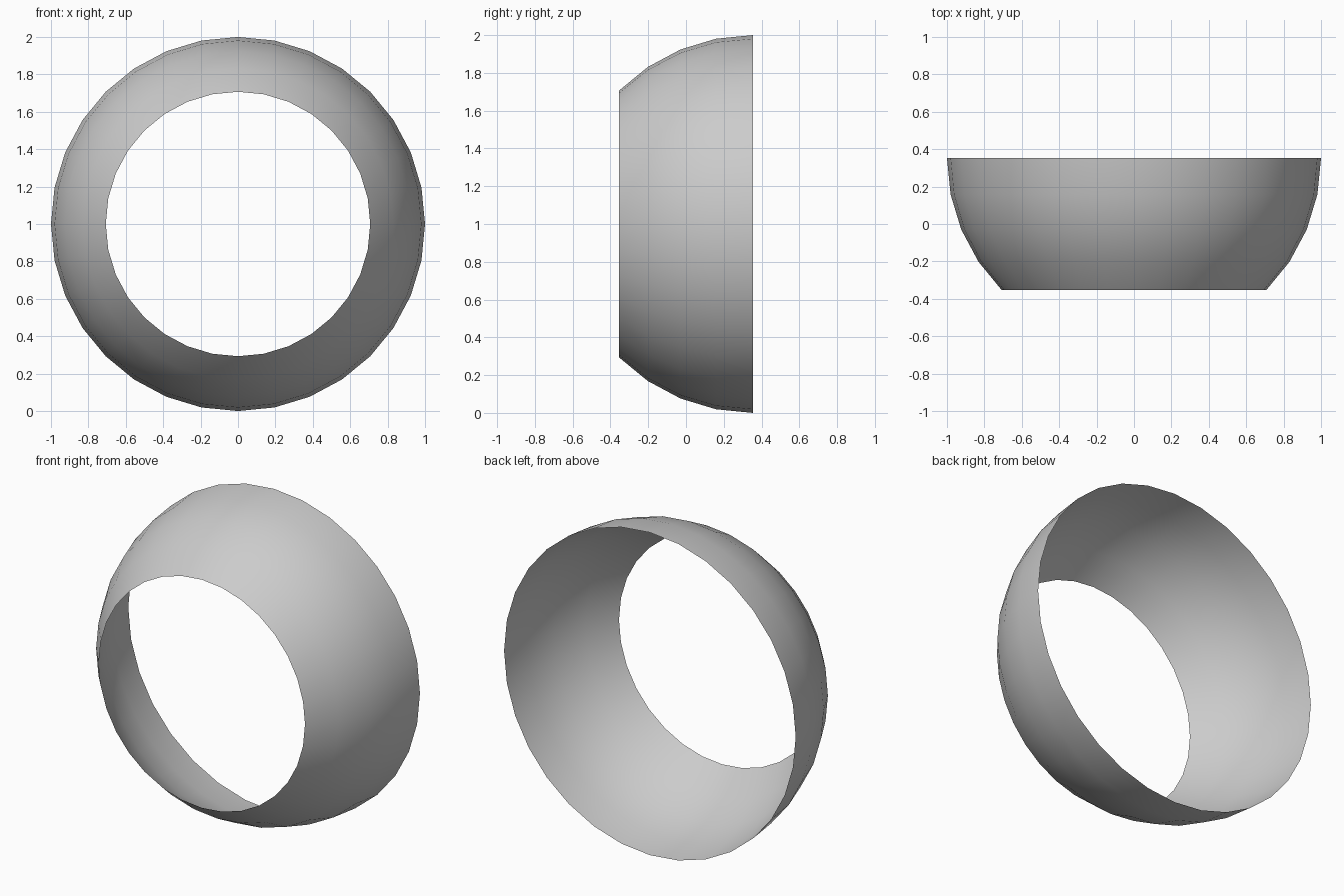
import bpy, bmesh
from math import radians, sin
from mathutils import Matrix, Vector

if "Cube" in bpy.data.objects:
    bpy.data.objects.remove(bpy.data.objects["Cube"])

HALF_DEPTH = sin(radians(45)) / 2

# Open spherical band: a sphere kept from its equator to 45 degrees
bm = bmesh.new()
bmesh.ops.create_uvsphere(bm, u_segments=32, v_segments=16, radius=1)
top = sin(radians(45))
unwanted = [v for v in bm.verts if v.co.z < -0.01 or v.co.z > top + 0.01]
bmesh.ops.delete(bm, geom=unwanted, context='VERTS')

# Turn the narrow opening to the front and stand it on the ground
bm.transform(Matrix.Translation(Vector((0, HALF_DEPTH, 1))) @ Matrix.Rotation(radians(90), 4, 'X'))
for f in bm.faces:
    f.smooth = True

mesh = bpy.data.meshes.new("spherical_ring")
bm.to_mesh(mesh)
bm.free()
ring = bpy.data.objects.new("spherical_ring", mesh)
bpy.context.collection.objects.link(ring)
